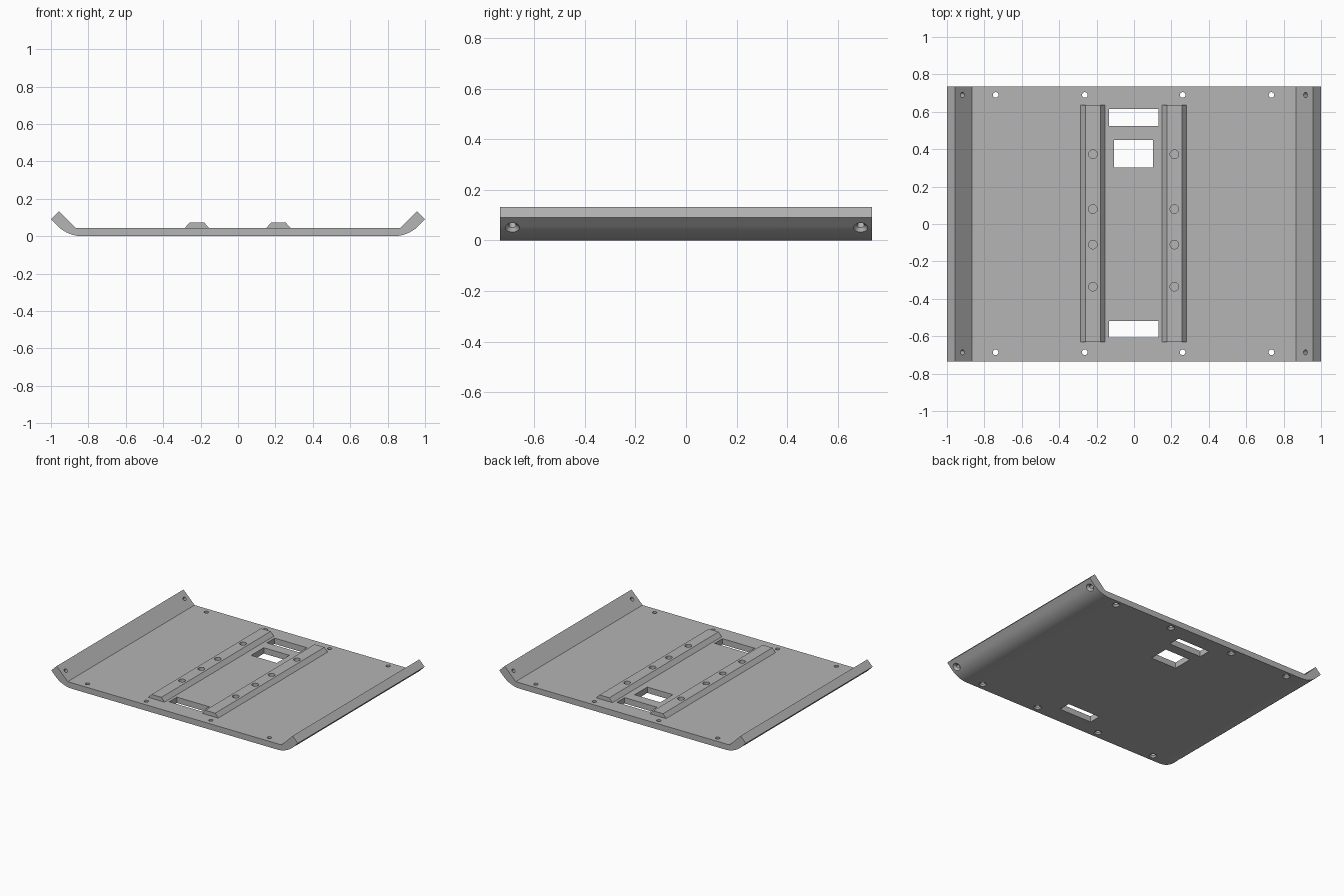
import bpy, bmesh, math
from mathutils import Matrix, Vector

if "Cube" in bpy.data.objects:
    bpy.data.objects.remove(bpy.data.objects["Cube"])

metal = bpy.data.materials.new("grey metal")
metal.diffuse_color = (0.46, 0.46, 0.46, 1)
metal.use_nodes = True
metal.node_tree.nodes["Principled BSDF"].inputs["Base Color"].default_value = metal.diffuse_color


def make_object(name, bm):
    bmesh.ops.recalc_face_normals(bm, faces=bm.faces)
    mesh = bpy.data.meshes.new(name)
    bm.to_mesh(mesh)
    bm.free()
    obj = bpy.data.objects.new(name, mesh)
    bpy.context.collection.objects.link(obj)
    mesh.materials.append(metal)
    return obj


def extrude_profile(name, points, y0, y1):
    """Sweep an x-z outline along y."""
    bm = bmesh.new()
    face = bm.faces.new([bm.verts.new((x, y0, z)) for x, z in points])
    ext = bmesh.ops.extrude_face_region(bm, geom=[face])["geom"]
    bmesh.ops.translate(bm, vec=(0, y1 - y0, 0),
                        verts=[v for v in ext if isinstance(v, bmesh.types.BMVert)])
    return make_object(name, bm)


def add_box(bm, x0, x1, y0, y1, z0, z1):
    m = Matrix.Translation(((x0 + x1) / 2, (y0 + y1) / 2, (z0 + z1) / 2))
    bmesh.ops.create_cube(bm, size=1, matrix=m @ Matrix.Diagonal((x1 - x0, y1 - y0, z1 - z0, 1)))


def add_revolved(bm, origin, axis, rings, sides=24):
    """Closed solid from (distance, radius) rings along an axis."""
    m = Matrix.Translation(origin) @ Vector(axis).to_track_quat('Z', 'Y').to_matrix().to_4x4()
    loops = [[bm.verts.new(m @ Vector((r * math.cos(2 * math.pi * i / sides),
                                       r * math.sin(2 * math.pi * i / sides), d)))
              for i in range(sides)] for d, r in rings]
    for a, b in zip(loops, loops[1:]):
        for i in range(sides):
            j = (i + 1) % sides
            bm.faces.new((a[i], a[j], b[j], b[i]))
    bm.faces.new(loops[0][::-1])
    bm.faces.new(loops[-1])


def cut(obj, cutter_bm):
    cutter = make_object("cutter", cutter_bm)
    cutter.hide_render = True
    mod = obj.modifiers.new("holes", 'BOOLEAN')
    mod.operation, mod.solver, mod.object = 'DIFFERENCE', 'EXACT', cutter
    bpy.ops.object.select_all(action='DESELECT')
    obj.select_set(True)
    bpy.context.view_layer.objects.active = obj
    bpy.ops.object.modifier_apply(modifier=mod.name)
    bpy.data.objects.remove(cutter)
    bpy.ops.object.shade_smooth_by_angle(angle=math.radians(25))


# Plate with rounded bends and thick angled flanges
T = 0.043
R = 0.19
half = [(0.832 + R * math.sin(a), R - R * math.cos(a))
        for a in (math.radians(45) * i / 10 for i in range(11))]
half += [(1.0, 0.09), (0.957, 0.133), (0.867, T)]
plate = extrude_profile("bent_plate", half + [(-x, z) for x, z in reversed(half)], -0.735, 0.735)

# Rectangular windows and countersunk screw holes
bm = bmesh.new()
for x0, x1, y0, y1 in ((-0.133, 0.13, 0.525, 0.615),
                       (-0.106, 0.102, 0.303, 0.45),
                       (-0.133, 0.13, -0.607, -0.518)):
    add_box(bm, x0, x1, y0, y1, -0.1, 0.2)
for y in (-0.686, 0.69):
    for x in (-0.74, -0.263, 0.26, 0.735):
        add_revolved(bm, (x, y, 0), (0, 0, 1),
                     [(-0.012, 0.036), (0.012, 0.015), (0.1, 0.015)])
    for s in (-1, 1):
        # Flange holes run square to the sloping wall
        add_revolved(bm, (s * 0.957, y, 0.052), (-s, 0, 1),
                     [(-0.012, 0.036), (0.012, 0.014), (0.12, 0.014)])
cut(plate, bm)

# Two bevelled rails, each with four round sockets
for name, cx in (("left_rail", -0.22), ("right_rail", 0.216)):
    rail = extrude_profile(name, [(cx - 0.066, T - 0.001), (cx + 0.066, T - 0.001),
                                  (cx + 0.04, 0.072), (cx - 0.04, 0.072)], -0.63, 0.637)
    bm = bmesh.new()
    for y in (-0.335, -0.11, 0.08, 0.373):
        add_revolved(bm, (cx, y, 0), (0, 0, 1), [(0, 0.023), (0.15, 0.023)])
    cut(rail, bm)
